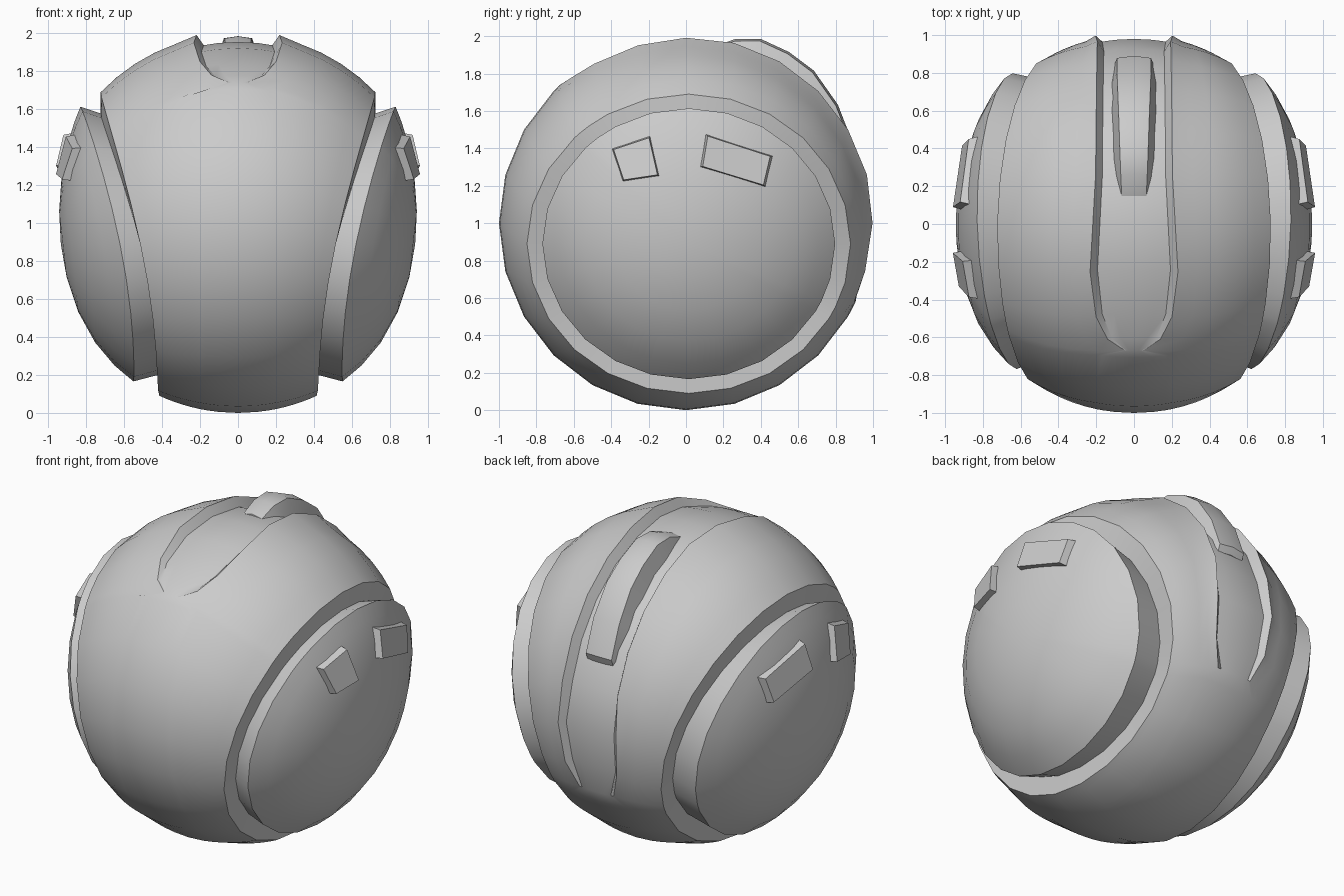
import bpy, bmesh, math
from mathutils import Vector

if "Cube" in bpy.data.objects:
    bpy.data.objects.remove(bpy.data.objects["Cube"])

UP = Vector((0, 0, 1))          # centre of the ball


def interp(table, a):
    for p, q in zip(table, table[1:]):
        if p[0] <= a <= q[0]:
            f = (a - p[0]) / (q[0] - p[0])
            return [u + (v - u) * f for u, v in zip(p[1:], q[1:])]
    return None


def make(name, rows, loop=False, ends=False, mirror=False, wrap=False):
    """Skin a grid of points; loop joins last row to first, wrap closes each row."""
    bm = bmesh.new()
    vs = [[bm.verts.new(p + UP) for p in r] for r in rows]
    n, m = len(rows), len(rows[0])
    for i in range(n if loop else n - 1):
        for j in range(m if wrap else m - 1):
            k, l = (i + 1) % n, (j + 1) % m
            bm.faces.new((vs[i][j], vs[i][l], vs[k][l], vs[k][j]))
    if ends:
        bm.faces.new(vs[0])
        bm.faces.new(vs[-1])
    bmesh.ops.remove_doubles(bm, verts=bm.verts, dist=1e-4)
    bmesh.ops.recalc_face_normals(bm, faces=bm.faces)
    # open strips: make normals face away from the centre
    if sum(f.normal.dot(f.calc_center_median() - UP) * f.calc_area() for f in bm.faces) < 0:
        bmesh.ops.reverse_faces(bm, faces=bm.faces)
    me = bpy.data.meshes.new(name)
    bm.to_mesh(me)
    bm.free()
    ob = bpy.data.objects.new(name, me)
    bpy.context.collection.objects.link(ob)
    if mirror:
        ob.modifiers.new("Mirror", 'MIRROR').use_axis = (True, False, False)
    bpy.ops.object.select_all(action='DESELECT')
    ob.select_set(True)
    bpy.context.view_layer.objects.active = ob
    bpy.ops.object.shade_smooth_by_angle(angle=math.radians(28))
    return ob


# Angles run around the x axis: 0 is the top, positive goes to the back
angles = sorted(list(range(-165, 181, 15)) + [-42, -38, 115])


def oval(a, s):
    """Side opening seen from the side, scaled by s: returns y, z."""
    t = math.radians(a)
    return 0.015 + 0.865 * s * math.sin(t), -0.11 + 0.80 * s * math.cos(t)


def ball_x(y, z):
    return math.sqrt(max(0, 1 - y * y - z * z))


def cap_x(y, z):
    """Flattened, slightly tilted dome of the side cap."""
    s2 = ((y - 0.015) / 0.865) ** 2 + ((z + 0.11) / 0.80) ** 2
    s = math.sqrt(s2)
    edge = 0.02 + s * (0.032 * (z + 0.11) + 0.042 * y)
    return ball_x(y, z) - 0.06 + (edge + 0.06) * s2 / 0.82


# Shell with the shallow channel over the top: angle, half width, depth, rim lift
channel = [(-42, .05, .0, 0), (-38, .14, .012, 0), (-30, .20, .03, .004), (-15, .23, .045, .012),
           (0, .215, .045, .015), (15, .20, .045, .018), (75, .19, .04, .02),
           (90, .20, .02, .018), (105, .18, .03, .008), (115, .12, .0, 0)]
shell = []
for a in angles:
    hw, depth, rim = interp(channel, a) or (.2, 0, 0)
    t = math.radians(a)

    def at(x, r=1.0):
        k = math.sqrt(r * r - x * x)
        return Vector((x, k * math.sin(t), k * math.cos(t)))
    y, z = oval(a, 1)
    edge = Vector((ball_x(y, z), y, z))
    start = at(hw)
    side = [start * (1 + rim)] + [start.lerp(edge, f).normalized() for f in (.2, .4, .6, .8, 1)]
    half = [at(hw / 2, 1 - depth), at(hw * .84, 1 - depth)] + side
    mirrored = [Vector((-p.x, p.y, p.z)) for p in reversed(half)]
    shell.append(mirrored + [at(0, 1 - depth)] + half)
make("shell", shell, loop=True)

# Recessed step and side cap, one profile per angle
step, cap = [], []
for a in angles:
    y1, z1 = oval(a, 1)
    xe = ball_x(y1, z1)
    y0, z0 = oval(a, .86)
    inner = Vector((xe, y0, z0))
    step.append([Vector((xe, y1, z1)), inner])
    row = [inner]
    for s in (.905, .8, .65, .45, .22, 0):
        y, z = oval(a, s)
        row.append(Vector((cap_x(y, z), y, z)))
    cap.append(row)
make("groove_step", step, loop=True, mirror=True)
make("side_cap", cap, loop=True, mirror=True)

# Raised blocks on each cap
blocks = {"front_block": [(-.40, .40), (-.19, .47), (-.14, .25), (-.34, .22)],
          "rear_block": [(.10, .48), (.47, .36), (.43, .19), (.07, .30)]}
for name, quad in blocks.items():
    cy = sum(p[0] for p in quad) / 4
    cz = sum(p[1] for p in quad) / 4
    base = [Vector((cap_x(y, z) - .03, y, z)) for y, z in quad]
    top = []
    for y, z in quad:
        y, z = cy + (y - cy) * .9, cz + (z - cz) * .9
        top.append(Vector((cap_x(y, z) + .04, y, z)))
    make(name, [base, top], wrap=True, ends=True, mirror=True)

# Fin in the channel: angle, outer radius, half width at the top
fin = []
for a, r, w in [(9, .955, .065), (15, 1.02, .07), (22, 1.063, .075), (31, 1.068, .08),
                (40, 1.064, .085), (52, 1.03, .09), (64, .99, .09), (66, .955, .09)]:
    t = math.radians(a)
    d = Vector((0, math.sin(t), math.cos(t)))
    X = Vector((1, 0, 0))
    b = w + .035 * min(1, (r - .94) / .1)
    fin.append([d * .93 - X * b, d * (r - .012) - X * w, d * r, d * (r - .012) + X * w, d * .93 + X * b])
make("top_fin", fin, wrap=True, ends=True)
